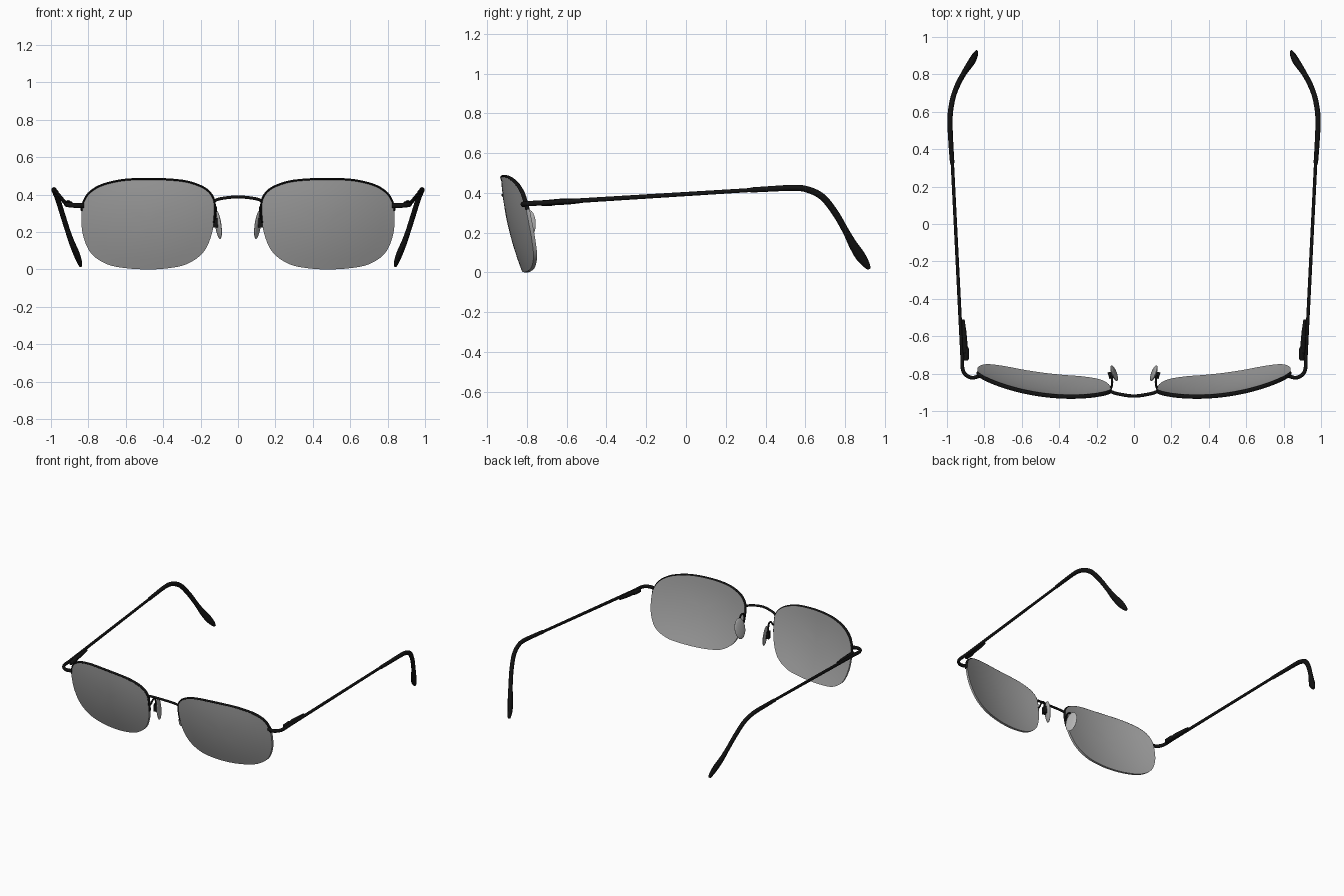
import bpy, bmesh, math
from mathutils import Vector, Matrix

if "Cube" in bpy.data.objects:
    bpy.data.objects.remove(bpy.data.objects["Cube"])


def material(name, rgb):
    m = bpy.data.materials.new(name)
    m.diffuse_color = (*rgb, 1)
    m.use_nodes = True
    m.node_tree.nodes["Principled BSDF"].inputs["Base Color"].default_value = m.diffuse_color
    return m


BLACK = material("black_metal", (0.006, 0.006, 0.006))
LENS = material("grey_lens", (0.36, 0.36, 0.36))
PAD = material("pale_grey_pad", (0.46, 0.46, 0.46))


def finish(bm, name, mat, mirror=True):
    bmesh.ops.recalc_face_normals(bm, faces=bm.faces)
    me = bpy.data.meshes.new(name)
    bm.to_mesh(me)
    bm.free()
    me.materials.append(mat)
    ob = bpy.data.objects.new(name, me)
    bpy.context.collection.objects.link(ob)
    bpy.context.view_layer.objects.active = ob
    ob.select_set(True)
    bpy.ops.object.shade_smooth_by_angle(angle=math.radians(40))
    ob.select_set(False)
    if mirror:
        mod = ob.modifiers.new("mirror", 'MIRROR')
        mod.use_mirror_merge = False
    return ob


def smooth_path(pts, n=8, closed=False):
    """Catmull-Rom through the points (any number of components)."""
    k = len(pts)
    out = []
    for i in range(k if closed else k - 1):
        idx = [i - 1, i, i + 1, i + 2]
        idx = [j % k if closed else min(max(j, 0), k - 1) for j in idx]
        for s in range(n):
            t = s / n
            out.append(tuple(
                0.5 * (2 * b + (c - a) * t + (2 * a - 5 * b + 4 * c - d) * t * t
                       + (3 * b - a - 3 * c + d) * t ** 3)
                for a, b, c, d in zip(*(pts[j] for j in idx))))
    if not closed:
        out.append(tuple(pts[-1]))
    return out


def tube(name, path, ref, mat=BLACK, mirror=True, sides=12):
    """Sweep an ellipse; path items are x, y, z, radius across ref, radius along ref."""
    bm = bmesh.new()
    P = [Vector(p[:3]) for p in path]
    rings = []
    for i, p in enumerate(P):
        t = (P[min(i + 1, len(P) - 1)] - P[max(i - 1, 0)]).normalized()
        a = t.cross(Vector(ref)).normalized()
        b = a.cross(t).normalized()
        ra, rb = path[i][3:5]
        rings.append([bm.verts.new(p + a * ra * math.cos(u) + b * rb * math.sin(u))
                      for u in (2 * math.pi * j / sides for j in range(sides))])
    for r, q in zip(rings, rings[1:]):
        for j in range(sides):
            k = (j + 1) % sides
            bm.faces.new((r[j], r[k], q[k], q[j]))
    bm.faces.new(rings[0])
    bm.faces.new(rings[-1])
    return finish(bm, name, mat, mirror)


def lens_y(x, z):
    """Front surface of the domed, tilted lens."""
    return -0.933 + 0.42 * (x - 0.33) ** 2 + 0.35 * (z - 0.56) ** 2


# Lenses: domed front and back with a thin edge
outline = [(.125, .30), (.127, .365), (.150, .41), (.195, .443), (.275, .470), (.375, .481),
           (.48, .484), (.58, .481), (.66, .470), (.74, .446), (.80, .405), (.83, .35),
           (.838, .28), (.828, .18), (.785, .085), (.70, .028), (.60, .007), (.48, .0),
           (.37, .007), (.27, .030), (.185, .092), (.140, .19)]
loop = smooth_path(outline, 4, True)
cx, cz = 0.48, 0.25
bm = bmesh.new()
edges = []
for off in (0.0, 0.018):
    rings = []
    for s in (1, .8, .6, .4, .2):
        rings.append([bm.verts.new((x, lens_y(x, z) + off, z)) for x, z in
                      ((cx + (px - cx) * s, cz + (pz - cz) * s) for px, pz in loop)])
    mid = bm.verts.new((cx, lens_y(cx, cz) + off, cz))
    n = len(loop)
    for j in range(n):
        k = (j + 1) % n
        for r, q in zip(rings, rings[1:]):
            bm.faces.new((r[j], r[k], q[k], q[j]))
        bm.faces.new((rings[-1][j], rings[-1][k], mid))
    edges.append(rings[0])
for j in range(n):
    k = (j + 1) % n
    bm.faces.new((edges[0][j], edges[0][k], edges[1][k], edges[1][j]))
finish(bm, "lens", LENS)

# Half rim along the top edge of each lens
rim = [(x, lens_y(x, z) + .007, z, .006, .011)
       for x, z in smooth_path([(.129, .25)] + outline[:12] + [(.836, .315)], 4)]
tube("half_rim", rim, (0, 1, 0))

# Bridge between the lenses
bridge = [(-.13, -.893, .365), (-.09, -.907, .379), (0, -.92, .388),
          (.09, -.907, .379), (.13, -.893, .365)]
tube("bridge", smooth_path([(*p, .008, .009) for p in bridge]), (0, 1, 0), mirror=False)

# Nose pad arms, mounts and pads
arm = [(.127, -.885, .29), (.120, -.870, .305), (.117, -.85, .330), (.118, -.825, .325),
       (.122, -.812, .29), (.122, -.808, .25)]
tube("pad_arm", smooth_path([(*p, .006, .006) for p in arm]), (1, 0, 0))

bm = bmesh.new()
bmesh.ops.create_cube(bm, size=1, matrix=Matrix.Translation((.124, -.808, .25))
                      @ Matrix.Rotation(-.3, 4, 'Z') @ Matrix.Diagonal((.026, .036, .05, 1)))
finish(bm, "pad_mount", BLACK)

bm = bmesh.new()
bmesh.ops.create_uvsphere(bm, u_segments=24, v_segments=14, radius=1,
                          matrix=Matrix.Translation((.106, -.798, .24))
                          @ Matrix.Rotation(-.32, 4, 'Z') @ Matrix.Rotation(.12, 4, 'Y')
                          @ Matrix.Rotation(-.1, 4, 'X') @ Matrix.Diagonal((.011, .044, .078, 1)))
finish(bm, "nose_pad", PAD)

# End pieces curling from the lens to the temples
lug = [(.825, -.812, .342), (.865, -.822, .342), (.90, -.806, .345), (.917, -.77, .347),
       (.918, -.70, .350)]
tube("end_piece", smooth_path([(*p, .010, .013) for p in lug]), (0, 0, 1))

# Hinge: barrel at the front and a tapering spring box behind it
tube("hinge_barrel", [(.899, -.73, .348, .012, .009), (.898, -.72, .348, .015, .016),
                      (.896, -.67, .350, .015, .014), (.898, -.655, .350, .012, .009)], (1, 0, 0))
tube("hinge_spring_box", [(.905, -.69, .352, .013, .012), (.905, -.64, .354, .016, .015),
                          (.909, -.57, .357, .014, .012), (.913, -.51, .360, .009, .007)], (1, 0, 0))

# Temple arm
tube("temple_arm", [(.918, -.74, .348, .012, .009), (.973, .36, .416, .010, .009)], (1, 0, 0))

# Temple tip sleeve bending behind the ear, with a flared end
tip = [(.972, .325, .414, .013, .012), (.979, .43, .420, .014, .013),
       (.984, .54, .425, .015, .014), (.980, .61, .417, .016, .014),
       (.965, .685, .380, .017, .014), (.940, .75, .300, .017, .014),
       (.910, .805, .205, .017, .014), (.887, .840, .140, .022, .016),
       (.864, .875, .085, .026, .017), (.848, .905, .042, .019, .014),
       (.841, .922, .018, .009, .008)]
tube("temple_tip", smooth_path(tip, 5), (1, 0, 0))
